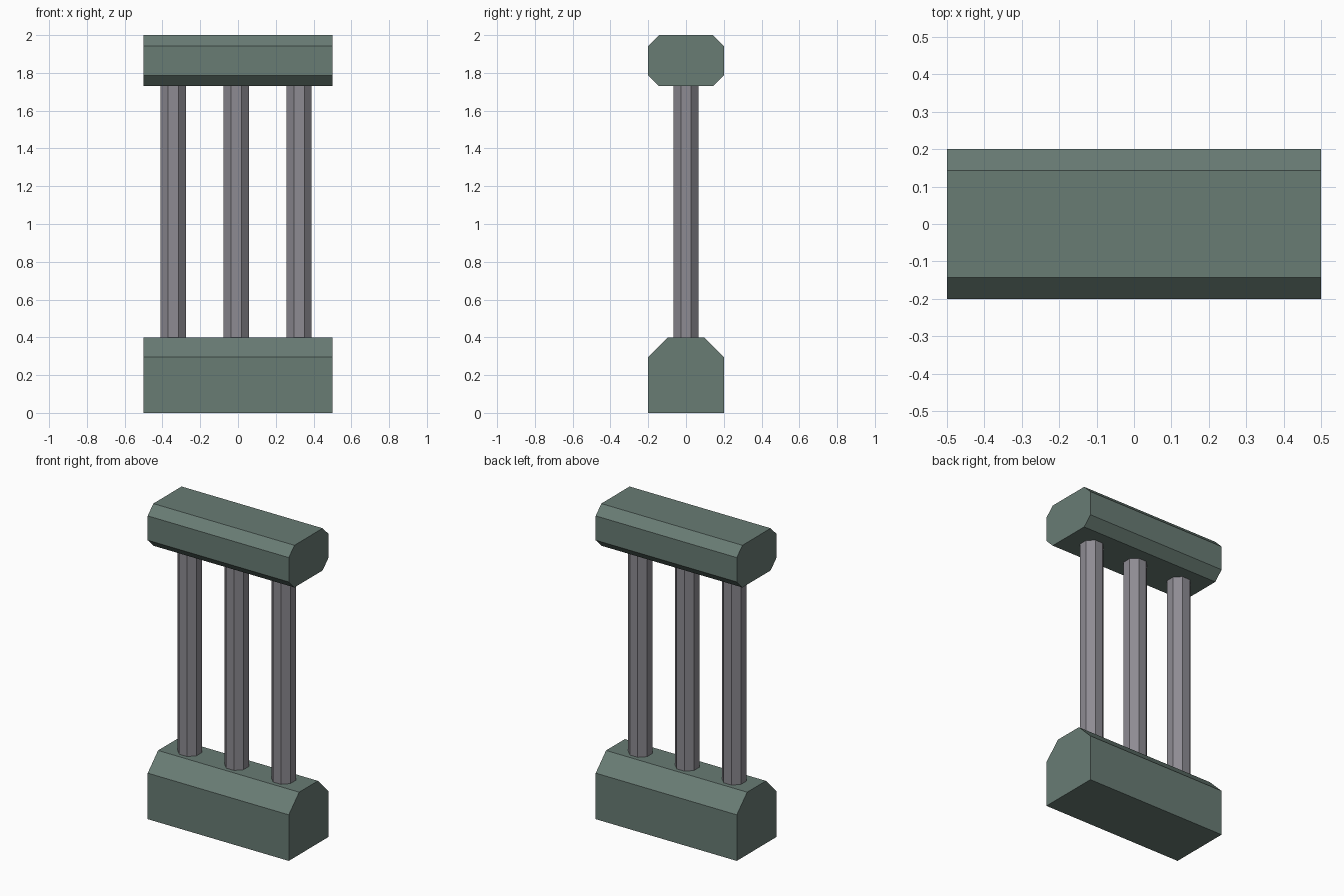
import bpy, bmesh, math

if "Cube" in bpy.data.objects:
    bpy.data.objects.remove(bpy.data.objects["Cube"])


def material(name, color):
    m = bpy.data.materials.new(name)
    m.diffuse_color = (*color, 1)
    m.use_nodes = True
    m.node_tree.nodes["Principled BSDF"].inputs["Base Color"].default_value = m.diffuse_color
    return m


def prism(name, profile, to_3d, start, end, mat):
    """Extrude a closed 2D profile between two positions along an axis."""
    bm = bmesh.new()
    a = [bm.verts.new(to_3d(u, v, start)) for u, v in profile]
    b = [bm.verts.new(to_3d(u, v, end)) for u, v in profile]
    n = len(profile)
    for i in range(n):
        j = (i + 1) % n
        bm.faces.new((a[i], a[j], b[j], b[i]))
    bm.faces.new(a[::-1])
    bm.faces.new(b)
    bmesh.ops.recalc_face_normals(bm, faces=bm.faces)
    mesh = bpy.data.meshes.new(name)
    bm.to_mesh(mesh)
    bm.free()
    mesh.materials.append(mat)
    obj = bpy.data.objects.new(name, mesh)
    bpy.context.collection.objects.link(obj)
    return obj


def along_x(u, v, t):
    return (t, u, v)


def along_z(u, v, t):
    return (u, v, t)


stone = material("green_stone", (0.14, 0.20, 0.175))
metal = material("grey_metal", (0.27, 0.26, 0.29))

# Base block with large upper chamfers
half = [(0.2, 0), (0.2, 0.295), (0.095, 0.4)]
prism("base", half + [(-y, z) for y, z in reversed(half)], along_x, -0.5, 0.5, stone)

# Top rail chamfered on all four long edges
half = [(0.143, 1.73), (0.2, 1.787), (0.2, 1.943), (0.143, 2.0)]
prism("top_rail", half + [(-y, z) for y, z in reversed(half)], along_x, -0.5, 0.5, stone)

# Octagonal posts with flat sides facing the front
radius = 0.067 / math.cos(math.pi / 8)
octagon = [(radius * math.cos(math.pi / 8 + i * math.pi / 4),
            radius * math.sin(math.pi / 8 + i * math.pi / 4)) for i in range(8)]
for name, x in (("left_post", -0.342), ("middle_post", -0.009), ("right_post", 0.323)):
    post = prism(name, octagon, along_z, 0.4, 1.73, metal)
    post.location.x = x
